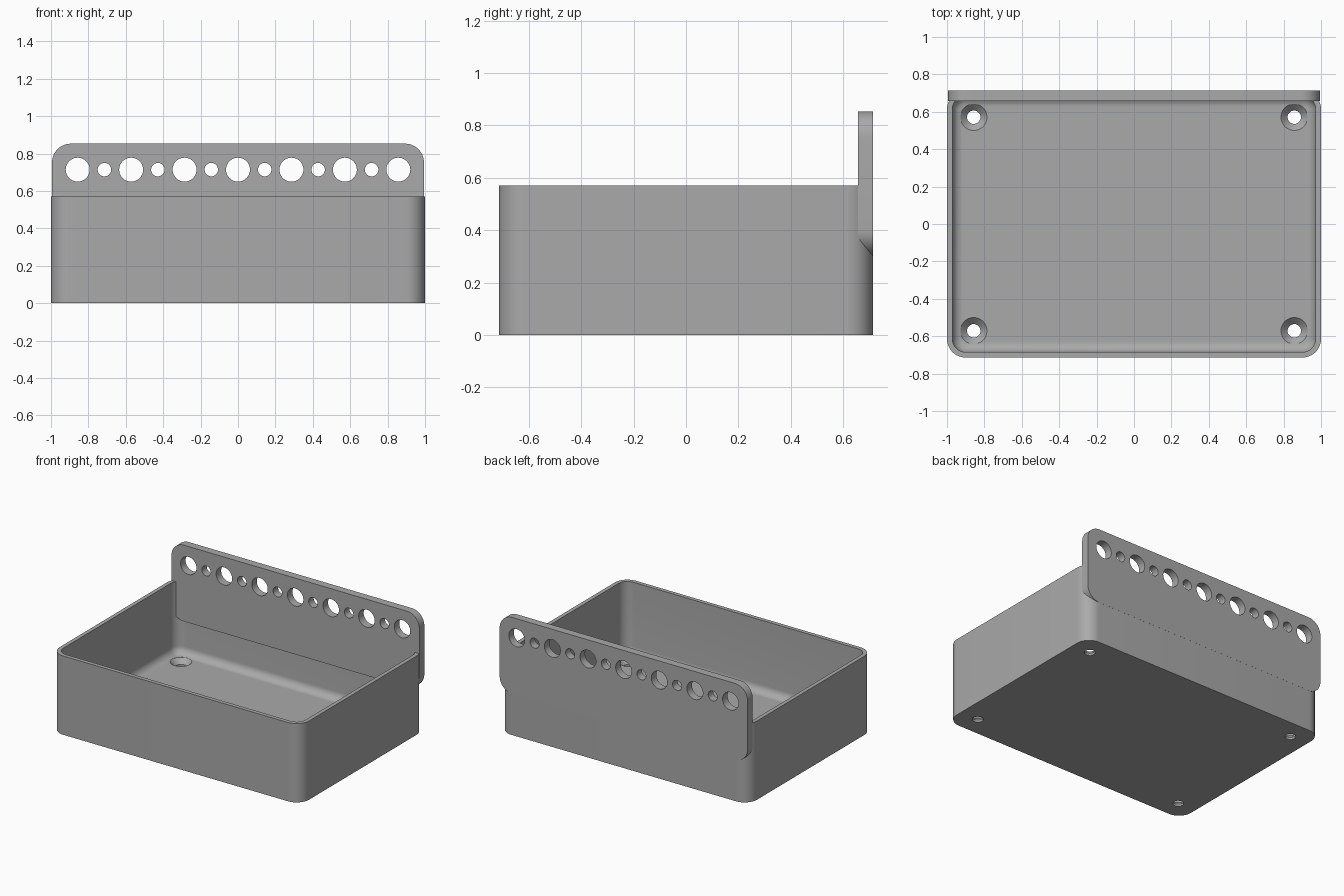
import bpy, bmesh
from math import sin, cos, pi, radians
from mathutils import Matrix

cube = bpy.data.objects.get("Cube")
if cube:
    bpy.data.objects.remove(cube, do_unlink=True)

grey = bpy.data.materials.new("light grey plastic")
grey.use_nodes = True
COLOR = (0.4, 0.4, 0.4, 1)
grey.diffuse_color = COLOR
grey.node_tree.nodes["Principled BSDF"].inputs["Base Color"].default_value = COLOR


def rounded_rect(hx, hy, r, steps=12):
    """Outline of a rounded rectangle, counterclockwise."""
    pts = []
    for q, (sx, sy) in enumerate([(1, 1), (-1, 1), (-1, -1), (1, -1)]):
        for i in range(steps + 1):
            a = (q + i / steps) * pi / 2
            pts.append((sx * (hx - r) + r * cos(a), sy * (hy - r) + r * sin(a)))
    return pts


def circle(r, n=40):
    return [(r * cos(2 * pi * i / n), r * sin(2 * pi * i / n)) for i in range(n)]


def loft(name, layers, matrix=Matrix()):
    """Closed solid through a stack of (outline, height) layers."""
    bm = bmesh.new()
    rings = [[bm.verts.new((x, y, z)) for x, y in outline] for outline, z in layers]
    for low, high in zip(rings, rings[1:]):
        for i in range(len(low)):
            j = (i + 1) % len(low)
            bm.faces.new((low[i], low[j], high[j], high[i]))
    bm.faces.new(rings[0][::-1])
    bm.faces.new(rings[-1])
    bm.transform(matrix)
    bmesh.ops.recalc_face_normals(bm, faces=bm.faces)
    mesh = bpy.data.meshes.new(name)
    bm.to_mesh(mesh)
    bm.free()
    mesh.materials.append(grey)
    obj = bpy.data.objects.new(name, mesh)
    bpy.context.collection.objects.link(obj)
    return obj


def activate(obj):
    bpy.ops.object.select_all(action='DESELECT')
    obj.select_set(True)
    bpy.context.view_layer.objects.active = obj


def cut(obj, cutters):
    """Subtract the cutters, then discard them."""
    activate(obj)
    for cutter in cutters:
        cutter.hide_render = True
        mod = obj.modifiers.new("cut", 'BOOLEAN')
        mod.operation = 'DIFFERENCE'
        mod.solver = 'EXACT'
        mod.object = cutter
        bpy.ops.object.modifier_apply(modifier=mod.name)
        bpy.data.objects.remove(cutter, do_unlink=True)
    bpy.ops.object.shade_smooth_by_angle(angle=radians(30))


HX, HY, TOP = 1.0, 0.714, 0.571
WALL, FLOOR, FILLET = 0.029, 0.05, 0.055

# Open box: rounded corners, hollow with a filleted floor edge
box = loft("box", [(rounded_rect(HX, HY, 0.1), 0), (rounded_rect(HX, HY, 0.1), TOP)])
layers = []
for i in range(9):
    a = i / 8 * pi / 2
    inset = WALL + FILLET * (1 - sin(a))
    layers.append((rounded_rect(HX - inset, HY - inset, 0.1 - inset),
                   FLOOR + FILLET * (1 - cos(a))))
layers.append((layers[-1][0], TOP + 0.1))
cutters = [loft("cavity_cutter", layers)]

# Countersunk screw holes in the floor
for x in (-0.857, 0.857):
    for y in (-0.571, 0.571):
        cutters.append(loft("screw_hole_cutter",
                            [(circle(0.036), -0.1), (circle(0.036), FLOOR - 0.035),
                             (circle(0.071), FLOOR), (circle(0.071), FLOOR + 0.04)],
                            Matrix.Translation((x, y, 0))))
cut(box, cutters)

# Upright tool rail on the back with alternating large and small holes
BACK, FRONT, LOW, HIGH = 0.7145, 0.657, 0.3, 0.853
upright = Matrix.Rotation(pi / 2, 4, 'X')
outline = rounded_rect(0.994, (HIGH - LOW) / 2, 0.1)
rail = loft("tool_rail", [(outline, -BACK), (outline, -FRONT)],
            Matrix.Translation((0, 0, (LOW + HIGH) / 2)) @ upright)
cutters = []
for i in range(-6, 7):
    ring = circle(0.064 if i % 2 == 0 else 0.036)
    cutters.append(loft("tool_hole_cutter", [(ring, -0.9), (ring, -0.5)],
                        Matrix.Translation((i / 7, 0, 0.714)) @ upright))
cut(rail, cutters)
